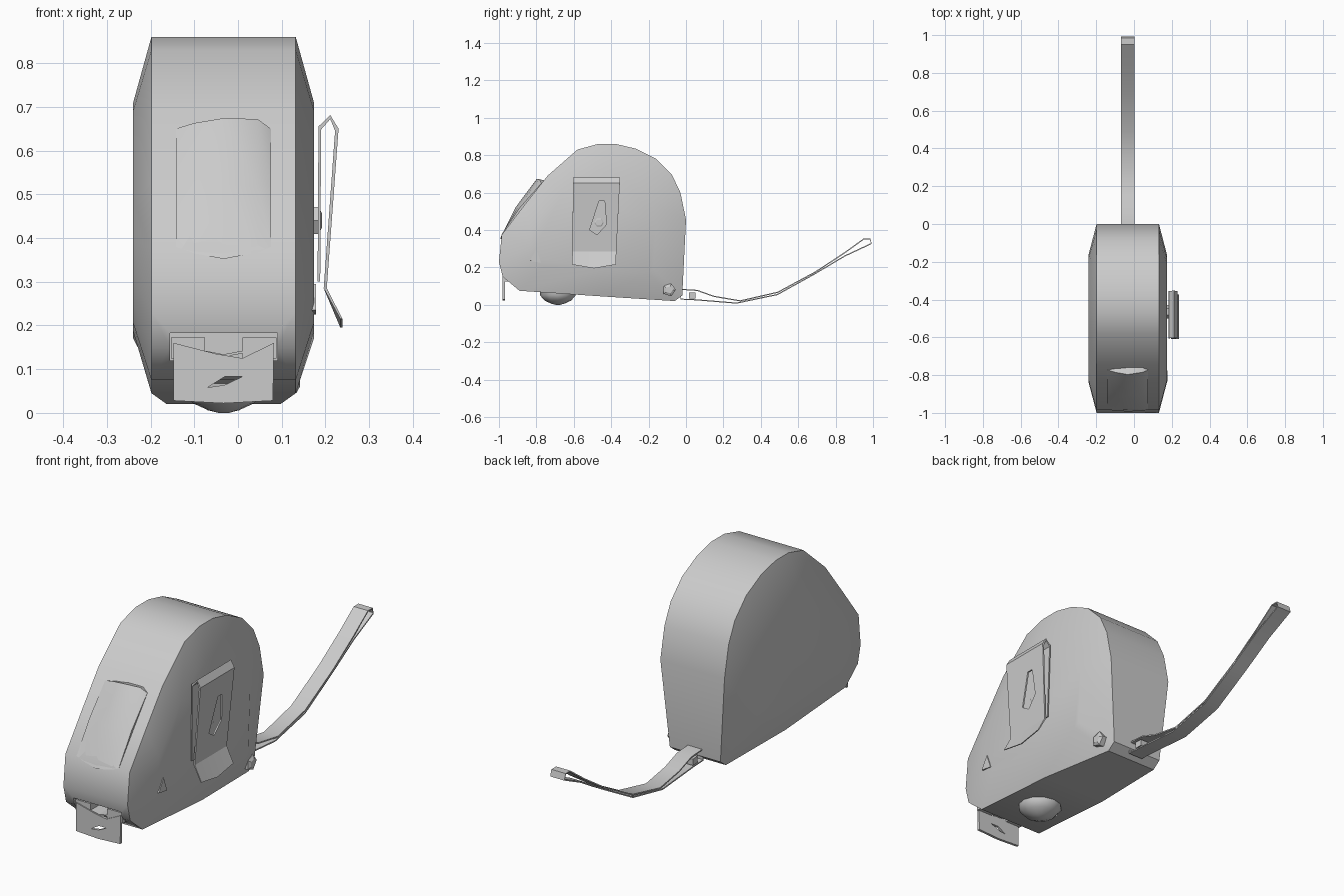
import bpy, bmesh, math
from mathutils import Vector

cube = bpy.data.objects.get("Cube")
if cube:
    bpy.data.objects.remove(cube, do_unlink=True)

grey = bpy.data.materials.new("plain grey")
grey.use_nodes = True
grey.diffuse_color = (0.6, 0.6, 0.6, 1)
grey.node_tree.nodes["Principled BSDF"].inputs["Base Color"].default_value = (0.6, 0.6, 0.6, 1)
CX = -0.033   # middle plane of the case


def loft(name, rings, closed=False, caps=True, smooth=None):
    """Skin a row of equal closed rings."""
    bm = bmesh.new()
    vs = [[bm.verts.new(p) for p in r] for r in rings]
    n = len(rings[0])
    for k in range(len(vs) if closed else len(vs) - 1):
        a, b = vs[k], vs[(k + 1) % len(vs)]
        for i in range(n):
            j = (i + 1) % n
            bm.faces.new((a[i], a[j], b[j], b[i]))
    if caps and not closed:
        bm.faces.new(vs[0])
        bm.faces.new(vs[-1])
    bmesh.ops.recalc_face_normals(bm, faces=bm.faces)
    me = bpy.data.meshes.new(name)
    bm.to_mesh(me)
    bm.free()
    ob = bpy.data.objects.new(name, me)
    bpy.context.collection.objects.link(ob)
    me.materials.append(grey)
    if smooth:
        shade(ob, smooth)
    return ob


def shade(ob, angle):
    bpy.ops.object.select_all(action="DESELECT")
    ob.select_set(True)
    bpy.context.view_layer.objects.active = ob
    bpy.ops.object.shade_smooth_by_angle(angle=math.radians(angle))


def prism_x(name, pts, x0, x1, **kw):
    """Side outline (y, z) pushed along x."""
    return loft(name, [[(x, y, z) for y, z in pts] for x in (x0, x1)], **kw)


def prism_y(name, pts, y0, y1, **kw):
    """Front outline (x, z) pushed along y."""
    return loft(name, [[(x, y, z) for x, z in pts] for y in (y0, y1)], **kw)


def rect(a0, a1, b0, b1):
    return [(a0, b0), (a1, b0), (a1, b1), (a0, b1)]


def cut(ob, cutter):
    mod = ob.modifiers.new("cut", "BOOLEAN")
    mod.operation, mod.solver, mod.object = "DIFFERENCE", "EXACT", cutter
    bpy.context.view_layer.objects.active = ob
    bpy.ops.object.modifier_apply(modifier=mod.name)
    bpy.data.objects.remove(cutter, do_unlink=True)


# Case: rim profile, narrowing to a smaller flat cheek on each side
profile = [(0, .455), (-.03, .60), (-.075, .695), (-.16, .78), (-.27, .835),
           (-.375, .86), (-.47, .86), (-.58, .83), (-.74, .69), (-.87, .525),
           (-.985, .375), (-1, .23), (-.98, .15), (-.89, .075), (-.45, .045),
           (-.06, .02), (-.02, .05)]


def rim(side):
    return [(CX + side * (.13 if z < .06 and y > -.1 else .165), y, z) for y, z in profile]


def cheek(side):
    return [(CX + side * .207, -.5 + (y + .5) * .68, .44 + (z - .44) * .64) for y, z in profile]


case = loft("case", [cheek(-1), rim(-1), rim(1), cheek(1)])
cut(case, prism_y("mouth_cutter", rect(-.155, .09, .12, .183), -1.1, -.88))
shade(case, 40)

# Mouth blocks on either side of the blade
for name, x0, x1 in (("mouth_block_right", -.153, -.075), ("mouth_block_left", .01, .088)):
    prism_y(name, rect(x0, x1, .124, .172), -.975, -.87)

# Blade: shallow trough running into the case
arc = [(-.13, .155), (-.08, .137), (CX, .128), (.015, .137), (.065, .155)]
prism_y("blade", arc + [(x, z + .006) for x, z in reversed(arc)], -.975, -.87)

# End hook with a pierced diamond
hook = prism_y("end_hook", [(-.147, .028), (CX, .022), (.08, .028), (.082, .16),
                            (.01, .125), (-.05, .135), (-.147, .16)], -.98, -.968)
cut(hook, prism_y("hook_cutter", [(-.07, .058), (-.03, .064), (.01, .083), (-.03, .083)], -1.05, -.9))

# Lock button: bowed slab lying on the sloping front
columns = []
for x, top, low, out in ((-.142, .65, .38, -.012), (-.1, .663, .365, 0), (CX, .674, .352, .012),
                         (.045, .672, .367, 0), (.075, .65, .38, -.012)):
    columns.append([(x, -.785 - out, top), (x, -.90 - out, .52), (x, -.988 - out * .4, low),
                    (x, -.92, low), (x, -.72, top - .02)])
loft("lock_button", columns, smooth=40)

# Rounded foot under the nose
rings = []
for r, z in ((.095, .08), (.095, .05), (.07, .022), (.035, .006), (.012, 0)):
    rings.append([(CX + r * math.cos(a), -.685 + r * math.sin(a), z)
                  for a in (math.tau * i / 12 for i in range(12))])
loft("belly_foot", rings, smooth=50)


# Belt clip: bent strip with a flared, pointed tip
path = [(.182, .30), (.184, .655), (.211, .681), (.230, .65), (.203, .285), (.239, .215)]
inner = [(.188, .30), (.190, .648), (.211, .672), (.222, .645), (.196, .285), (.234, .215)]
strips = []
for t, dip in ((0, .02), (.5, 0), (1, .02)):
    def at(pts):
        return [(x, -.485 + (t - .5) * (.25 if k in (1, 2, 3) else .235) + (z - .45) * .03,
                 z + (dip - .02 if k == 5 else 0)) for k, (x, z) in enumerate(pts)]
    strips.append(at(path) + at(inner)[::-1])
clip = loft("belt_clip", strips)
cut(clip, prism_x("clip_cutter", [(-.515, .40), (-.475, .375), (-.425, .43),
                                  (-.435, .555), (-.465, .555)], .194, .3))
shade(clip, 25)


# Screw and rear pin: low-sided studs along x
def stud(name, y, z, r, sides, x0, x1):
    def ring(x, s):
        return [(x, y + s * math.cos(math.tau * i / sides), z + s * math.sin(math.tau * i / sides))
                for i in range(sides)]
    return loft(name, [ring(x0, r), ring(x1 - .008, r), ring(x1, r * .55)])


stud("clip_screw", -.465, .44, .035, 6, .165, .192)
stud("rear_pin", -.09, .08, .036, 5, -.05, .142)

# Small triangular bump on the left cheek
prism_x("cheek_mark", [(-.835, .235), (-.80, .295), (-.775, .225)], .14, .178)

# Wrist strap: a thin ribbon doubled back on itself
upper = [(-.03, .085), (.06, .08), (.15, .048), (.29, .024), (.49, .07), (.69, .178), (.84, .276), (.95, .355)]
lower = [(.985, .355), (.993, .325), (.85, .258), (.69, .163), (.49, .052), (.27, .006), (.05, .024), (-.03, .028)]
line = [Vector(p) for p in upper + lower]
ribbon = []
for k, p in enumerate(line):
    d = (line[(k + 1) % len(line)] - line[k - 1]).normalized()
    q = p + Vector((d.y, -d.x)) * .006
    ribbon.append([(x, *v) for x, v in ((-.07, p), (.003, p), (.003, q), (-.07, q))])
loft("wrist_strap", ribbon, closed=True, smooth=35)

# Strap bar across the loop
prism_x("strap_bar", rect(.015, .05, .035, .065), -.07, .003)
